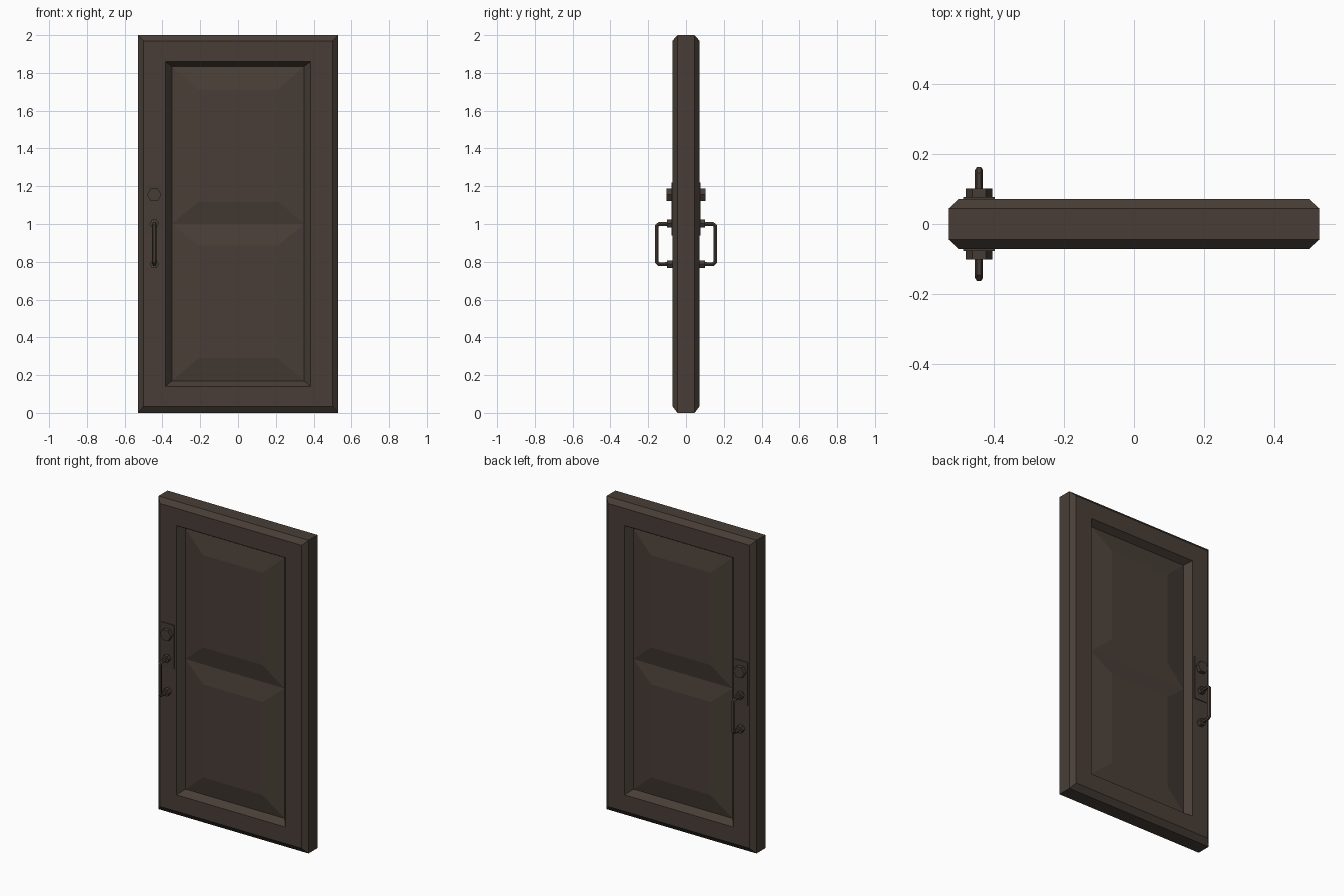
import bpy, bmesh, math
from mathutils import Matrix

if "Cube" in bpy.data.objects:
    bpy.data.objects.remove(bpy.data.objects["Cube"])


def material(name, color):
    m = bpy.data.materials.new(name)
    m.diffuse_color = color
    m.use_nodes = True
    m.node_tree.nodes["Principled BSDF"].inputs["Base Color"].default_value = m.diffuse_color
    return m


WOOD = material("dark_wood", (0.065, 0.048, 0.038, 1))
METAL = material("dark_metal", (0.062, 0.046, 0.037, 1))


def add_object(name, bm, mat):
    bmesh.ops.recalc_face_normals(bm, faces=bm.faces)
    me = bpy.data.meshes.new(name)
    bm.to_mesh(me)
    bm.free()
    me.materials.append(mat)
    ob = bpy.data.objects.new(name, me)
    bpy.context.collection.objects.link(ob)
    return ob


def rect(bm, hx, z0, z1, y):
    return [bm.verts.new((x, y, z)) for x, z in
            ((-hx, z0), (hx, z0), (hx, z1), (-hx, z1))]


def bridge(bm, a, b):
    for i in range(4):
        j = (i + 1) % 4
        bm.faces.new((a[i], a[j], b[j], b[i]))


# Frame: mitred rectangular rings running from the back recess, around the edge, to the front recess
PROFILE = [(0.35, 0.17, 1.835, 0.03), (0.385, 0.14, 1.86, 0.072),
           (0.50, 0.035, 1.97, 0.072), (0.53, 0.0, 2.0, 0.045)]
bm = bmesh.new()
rings = [rect(bm, *p) for p in PROFILE]
rings += [rect(bm, hx, z0, z1, -y) for hx, z0, z1, y in reversed(PROFILE)]
for a, b in zip(rings, rings[1:]):
    bridge(bm, a, b)
bridge(bm, rings[-1], rings[0])
add_object("door_frame", bm, WOOD)

# Raised panels: an upper and a lower field, bevelled on both faces
for name, z0, z1, f0, f1 in (("lower_panel", 0.17, 1.0, 0.29, 0.885),
                             ("upper_panel", 1.0, 1.835, 1.12, 1.71)):
    bm = bmesh.new()
    for s in (-1, 1):
        outer = rect(bm, 0.35, z0, z1, 0.03 * s)
        field = rect(bm, 0.21, f0, f1, 0.052 * s)
        bridge(bm, outer, field)
        bm.faces.new(field)
        if s < 0:
            front_outer = outer
    bridge(bm, front_outer, outer)
    add_object(name, bm, WOOD)

# Hardware on both faces
HX = -0.443


def hex_boss(name, z, r, y0, y1, s):
    bm = bmesh.new()
    mat = Matrix.Translation((HX, s * (y0 + y1) / 2, z)) @ Matrix.Rotation(math.pi / 2, 4, 'X')
    mat = mat @ Matrix.Rotation(math.pi / 6 * 0, 4, 'Z')
    verts = [[bm.verts.new(mat @ Matrix.Translation((r * math.cos(k * math.pi / 3),
              r * math.sin(k * math.pi / 3), h)).to_translation())
              for k in range(6)] for h in (-(y1 - y0) / 2, (y1 - y0) / 2)]
    for loop in verts:
        bm.faces.new(loop)
    for k in range(6):
        j = (k + 1) % 6
        bm.faces.new((verts[0][k], verts[0][j], verts[1][j], verts[1][k]))
    add_object(name, bm, METAL)


for side, s in (("front", -1), ("back", 1)):
    # Thin lock plate
    bm = bmesh.new()
    bmesh.ops.create_cube(bm, size=1, matrix=Matrix.Translation((HX, s * 0.072, 1.08))
                          @ Matrix.Diagonal((0.09, 0.01, 0.28, 1)))
    add_object(side + "_lock_plate", bm, METAL)

    # Lock knob and handle mounts
    hex_boss(side + "_lock_knob", 1.155, 0.038, 0.06, 0.102, s)
    hex_boss(side + "_upper_mount", 1.002, 0.024, 0.06, 0.1, s)
    hex_boss(side + "_lower_mount", 0.787, 0.024, 0.06, 0.1, s)

    # Bent pull handle
    cu = bpy.data.curves.new(side + "_pull_handle", 'CURVE')
    cu.dimensions = '3D'
    cu.bevel_depth = 0.0115
    cu.bevel_resolution = 1
    cu.use_fill_caps = True
    path = [(0.07, 1.0), (0.143, 1.0), (0.154, 0.99), (0.154, 0.799), (0.143, 0.788), (0.07, 0.788)]
    sp = cu.splines.new('POLY')
    sp.points.add(len(path) - 1)
    for p, (y, z) in zip(sp.points, path):
        p.co = (HX, s * y, z, 1)
    sp.use_smooth = False
    cu.materials.append(METAL)
    ob = bpy.data.objects.new(side + "_pull_handle", cu)
    bpy.context.collection.objects.link(ob)
